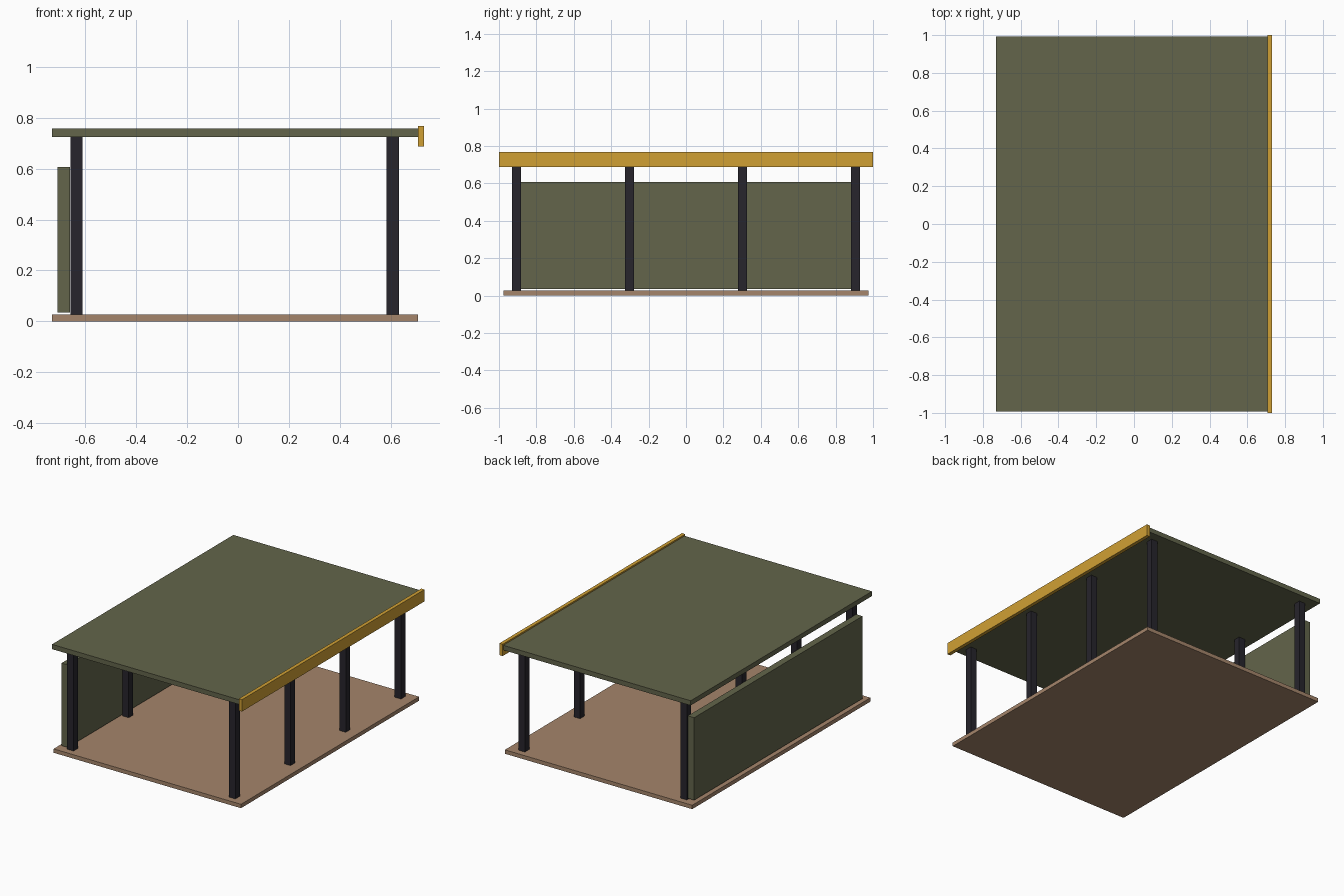
import bpy, bmesh

if "Cube" in bpy.data.objects:
    bpy.data.objects.remove(bpy.data.objects["Cube"])


def material(name, rgb):
    m = bpy.data.materials.new(name)
    m.diffuse_color = (*rgb, 1)
    m.use_nodes = True
    m.node_tree.nodes["Principled BSDF"].inputs["Base Color"].default_value = m.diffuse_color
    return m


olive = material("olive_panel", (0.125, 0.13, 0.07))
dark = material("dark_steel", (0.02, 0.018, 0.025))
wood = material("wood_deck", (0.376, 0.235, 0.147))
yellow = material("yellow_trim", (0.63, 0.35, 0.034))


def box(name, x, y, z, mat):
    """Axis-aligned box from (min, max) ranges."""
    bm = bmesh.new()
    bmesh.ops.create_cube(bm, size=1)
    for v in bm.verts:
        for i, (lo, hi) in enumerate((x, y, z)):
            v.co[i] = hi if v.co[i] > 0 else lo
    me = bpy.data.meshes.new(name)
    bm.to_mesh(me)
    bm.free()
    me.materials.append(mat)
    ob = bpy.data.objects.new(name, me)
    bpy.context.collection.objects.link(ob)
    return ob


# Deck, roof slab, roof edge trim and back wall
box("floor_deck", (-0.731, 0.706), (-0.976, 0.976), (0, 0.027), wood)
box("roof_panel", (-0.731, 0.706), (-0.993, 0.993), (0.725, 0.758), olive)
box("roof_edge_trim", (0.706, 0.731), (-1, 1), (0.686, 0.768), yellow)
box("side_wall", (-0.708, -0.660), (-0.922, 0.922), (0.035, 0.607), olive)

# Two rows of four square posts
H = 0.024
for side, cx in (("left", -0.634), ("right", 0.608)):
    for i, cy in enumerate((-0.907, -0.3023, 0.3023, 0.907)):
        box(f"{side}_post_{i + 1}", (cx - H, cx + H), (cy - H, cy + H),
            (0.027, 0.725), dark)
